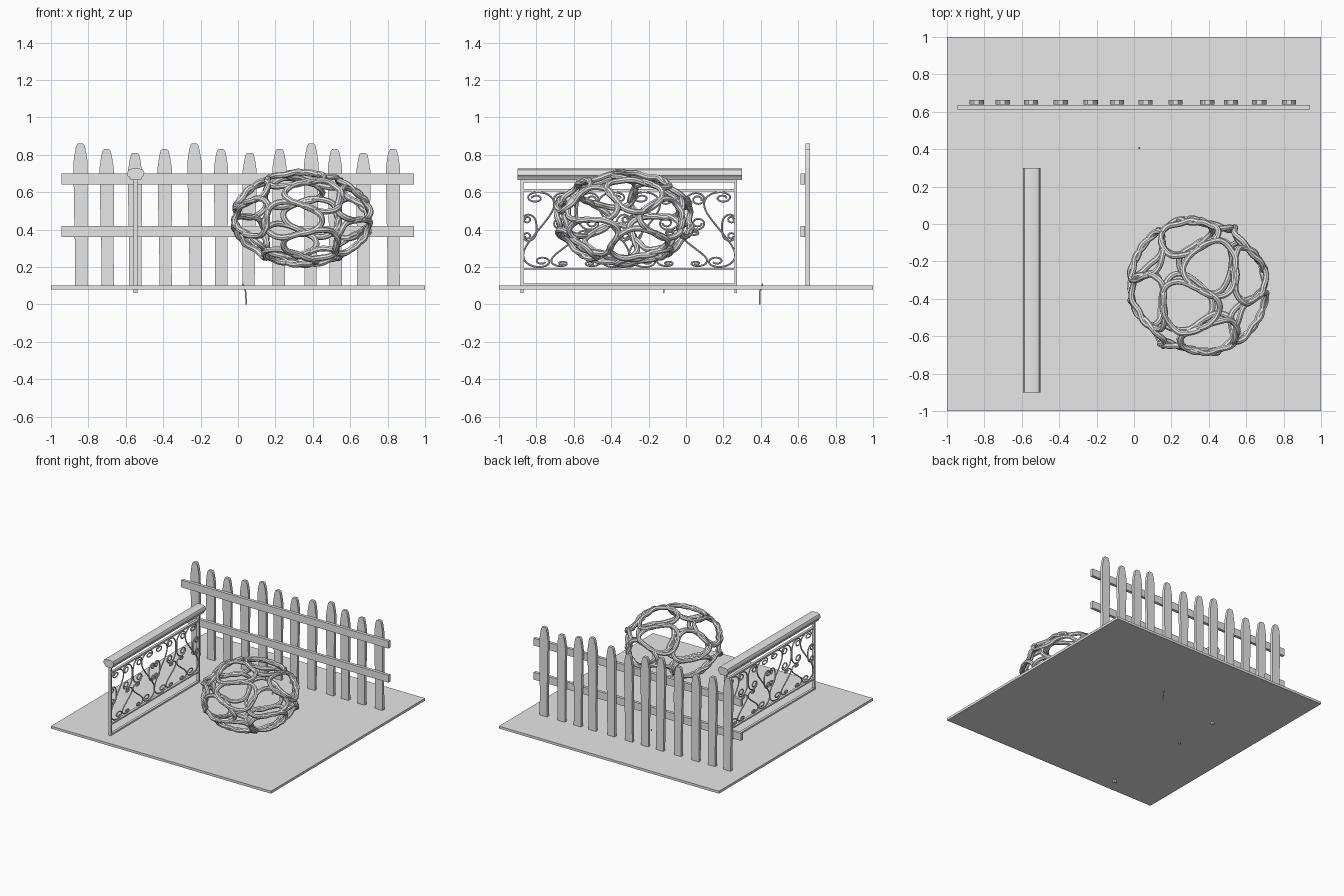
import bpy, bmesh, math, random
from mathutils import Vector, Matrix

random.seed(4)
if "Cube" in bpy.data.objects:
    bpy.data.objects.remove(bpy.data.objects["Cube"])

GREY = (0.8, 0.8, 0.8, 1)
mat = bpy.data.materials.new("plain grey")
mat.use_nodes = True
mat.diffuse_color = GREY
mat.node_tree.nodes["Principled BSDF"].inputs["Base Color"].default_value = GREY


def finish(name, bm):
    bmesh.ops.recalc_face_normals(bm, faces=bm.faces[:])
    me = bpy.data.meshes.new(name)
    bm.to_mesh(me)
    bm.free()
    me.materials.append(mat)
    ob = bpy.data.objects.new(name, me)
    bpy.context.collection.objects.link(ob)
    return ob


def smooth(ob):
    bpy.ops.object.select_all(action='DESELECT')
    ob.select_set(True)
    bpy.context.view_layer.objects.active = ob
    bpy.ops.object.shade_smooth_by_angle(angle=math.radians(40))


def box(name, lo, hi):
    lo, hi = Vector(lo), Vector(hi)
    bm = bmesh.new()
    bmesh.ops.create_cube(bm, size=1, matrix=Matrix.Translation((lo + hi) / 2)
                          @ Matrix.Diagonal((*(hi - lo), 1)))
    return finish(name, bm)


def prism(name, outline, push):
    bm = bmesh.new()
    face = bm.faces.new([bm.verts.new(p) for p in outline])
    out = bmesh.ops.extrude_face_region(bm, geom=[face])
    moved = [v for v in out["geom"] if isinstance(v, bmesh.types.BMVert)]
    bmesh.ops.translate(bm, verts=moved, vec=push)
    if not face.is_valid or len(bm.faces) < len(outline) + 2:
        bm.faces.new([v for v in bm.verts if v not in moved])
    return finish(name, bm)


def tubes(name, paths, radius, closed):
    cu = bpy.data.curves.new(name, 'CURVE')
    cu.dimensions = '3D'
    cu.bevel_depth = radius
    cu.bevel_resolution = 2
    cu.use_fill_caps = not closed
    cu.materials.append(mat)
    for pts in paths:
        sp = cu.splines.new('POLY')
        sp.points.add(len(pts) - 1)
        for p, co in zip(sp.points, pts):
            p.co = (*co, 1)
        sp.use_cyclic_u = closed
    ob = bpy.data.objects.new(name, cu)
    bpy.context.collection.objects.link(ob)
    bpy.ops.object.select_all(action='DESELECT')
    ob.select_set(True)
    bpy.context.view_layer.objects.active = ob
    bpy.ops.object.convert(target='MESH')
    smooth(bpy.context.view_layer.objects.active)


# Ground slab and the stray peg under it
box("ground_slab", (-1, -1, 0.08), (1, 1, 0.10))
tubes("ground_peg", [[(0.045, 0.395, 0), (0.04, 0.395, 0.07), (0.025, 0.41, 0.11)]], 0.004, False)

# Picket fence
picket_x = (-.84, -.70, -.55, -.39, -.23, -.09, .06, .22, .39, .52, .67, .83)
picket_top = (.86, .83, .81, .83)
for i, x in enumerate(picket_x):
    top = picket_top[i % 4]
    half = [(0.033, 0.10), (0.033, 0.3), (0.037, 0.55), (0.038, top - 0.1),
            (0.029, top - 0.04), (0.022, top - 0.01), (0.014, top)]
    lean = random.uniform(-0.012, 0.012)

    def shift(z):
        return x + lean * (z - 0.5)
    outline = [(shift(z) + w, 0.64, z) for w, z in half]
    outline += [(shift(z) - w, 0.64, z) for w, z in reversed(half)]
    prism(f"picket_{i + 1}", outline, (0, 0.024, 0))
for name, z in (("lower_fence_rail", 0.36), ("upper_fence_rail", 0.64)):
    box(name, (-0.945, 0.612, z), (0.94, 0.636, z + 0.06))

# Railing frame
RX = -0.547
half = [(0.022, .726), (0.038, .72), (0.046, .705), (0.045, .69), (0.034, .68), (0.028, .664)]
outline = [(RX + w, -0.9, z) for w, z in half] + [(RX - w, -0.9, z) for w, z in reversed(half)]
smooth(prism("handrail", outline, (0, 1.2, 0)))
for name, y in (("front_railing_post", -0.877), ("back_railing_post", 0.267)):
    box(name, (RX - 0.011, y - 0.007, 0.06), (RX + 0.011, y + 0.007, 0.67))
box("railing_peg", (RX - 0.006, -0.124, 0.06), (RX + 0.006, -0.114, 0.11))
for name, z, t in (("railing_foot_bar", 0.10, 0.012), ("railing_lower_bar", 0.184, 0.012),
                   ("railing_upper_bar", 0.603, 0.014), ("railing_top_bar", 0.652, 0.014)):
    box(name, (RX - 0.01, -0.88, z), (RX + 0.01, 0.27, z + t))


# Railing scrolls: spirals at both ends, fitted into a rectangle
def scroll(power, tilt, y0, y1, z0, z1, flip):
    n, y, z, pts = 110, 0, 0, []
    for k in range(n + 1):
        u = 2 * k / n - 1
        turn = 3.1 * math.pi * abs(u) ** power
        if power < 3:
            turn *= 1 if u > 0 else -1
        a = math.radians(tilt) + turn
        y += math.cos(a)
        z += math.sin(a)
        pts.append((y, z))
    ys, zs = [p[0] for p in pts], [p[1] for p in pts]

    def fit(v, vals, lo, hi):
        return lo + (hi - lo) * (v - min(vals)) / (max(vals) - min(vals))
    out = []
    for p in pts:
        fy = fit(p[0], ys, y0, y1)
        out.append((RX, y0 + y1 - fy if flip else fy, fit(p[1], zs, z0, z1)))
    return out


paths = []
UNIT, START, LOW, HIGH = 0.283, -0.87, 0.2, 0.6
for i in range(4):
    flip = i % 2 == 1
    parts = [(3.2, 65, 0, 0.165, 0, 0.4), (2, 90, 0.165, 0.278, 0.2, 0.395),
             (3.2, 60, 0.15, 0.278, 0.005, 0.195), (2, 90, 0.0, 0.07, 0.14, 0.28)]
    for power, tilt, a, b, c, d in parts:
        lo, hi = (UNIT - b, UNIT - a) if flip else (a, b)
        paths.append(scroll(power, tilt, START + i * UNIT + lo, START + i * UNIT + hi,
                            LOW + c, LOW + d, flip))
tubes("railing_scrolls", paths, 0.005, False)

# Woven ball: wavy rings around the face centres of an icosahedron, squashed
bm = bmesh.new()
bmesh.ops.create_icosphere(bm, subdivisions=1, radius=1)
spin = Matrix.Rotation(0.35, 3, 'X') @ Matrix.Rotation(0.5, 3, 'Y')
rings = []
for f in bm.faces:
    axis = f.calc_center_median().normalized()
    side = (f.verts[0].co - axis * f.verts[0].co.dot(axis)).normalized()
    other = axis.cross(side)
    phase = random.uniform(-0.5, 0.5)
    ring = []
    for k in range(60):
        t = math.tau * k / 60
        spread = math.radians(23.5 + 2.5 * math.cos(3 * t + phase) + 1.5 * math.cos(2 * t + phase * 5))
        d = axis * math.cos(spread) + (side * math.cos(t) + other * math.sin(t)) * math.sin(spread)
        d = (spin @ d) * (1 + 0.018 * math.sin(6 * t))
        ring.append((0.343 + d.x * 0.366, -0.332 + d.y * 0.366, 0.46 + d.z * 0.246))
    rings.append(ring)
bm.free()
tubes("woven_ball", rings, 0.016, True)
